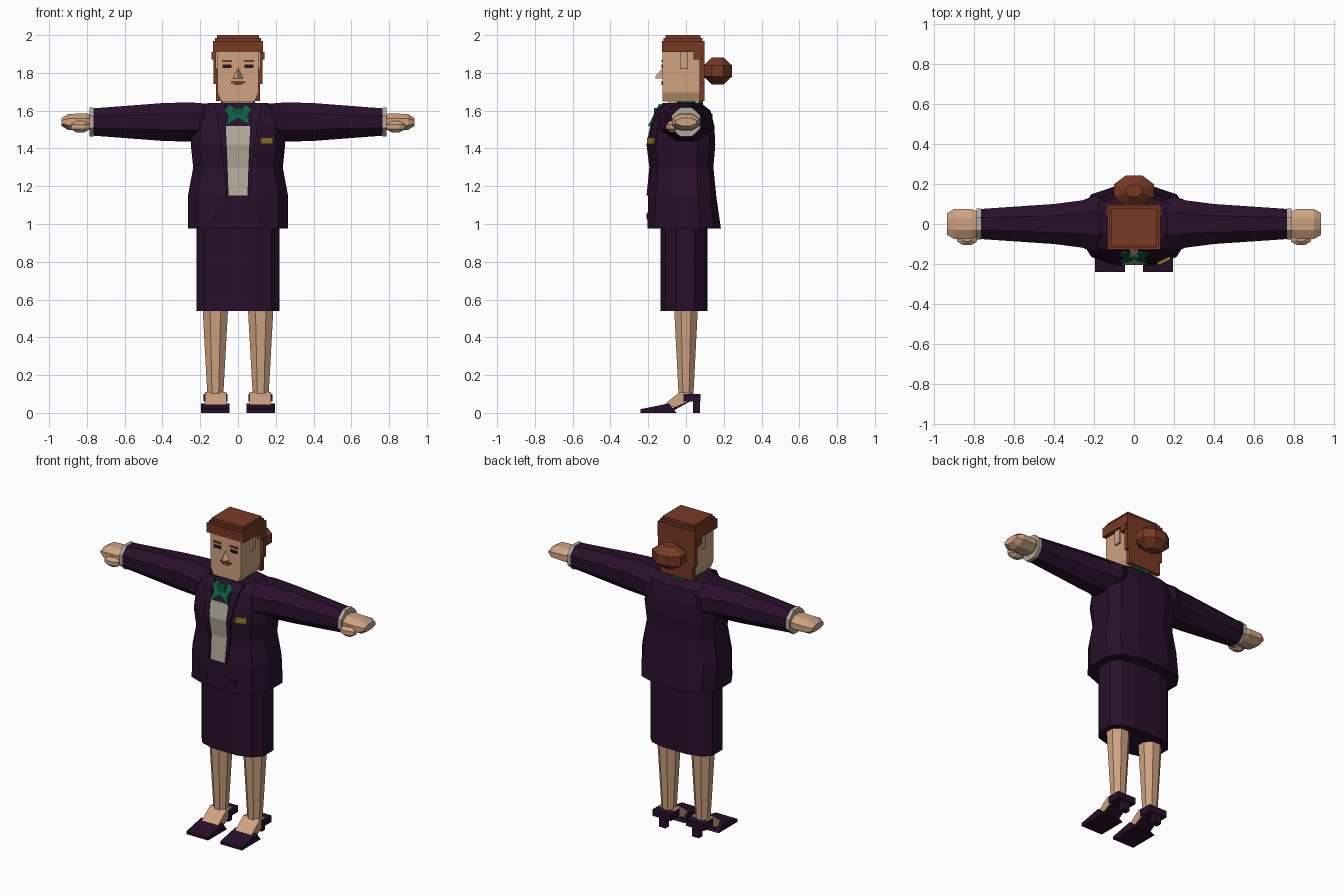
import bpy, bmesh
from math import sin, cos, pi, copysign
from mathutils import Matrix

cube = bpy.data.objects.get("Cube")
if cube:
    bpy.data.objects.remove(cube)


def material(name, red, green, blue):
    mat = bpy.data.materials.new(name)
    mat.use_nodes = True
    colour = (red, green, blue, 1)
    mat.diffuse_color = colour
    mat.node_tree.nodes["Principled BSDF"].inputs["Base Color"].default_value = colour
    return mat


plum = material("dark plum cloth", .021, .005, .024)
skin = material("skin", .62, .36, .22)
auburn = material("auburn hair", .19, .042, .018)
cream = material("grey cream blouse", .45, .4, .32)
emerald = material("green scarf", .004, .11, .055)
gold = material("gold badge", .31, .2, .02)
dark = material("dark eye", .025, .006, .012)


def loft(name, mat, rings):
    """Skin rings that have equal point counts, and cap both ends."""
    bm = bmesh.new()
    rows = [[bm.verts.new(point) for point in ring] for ring in rings]
    for low, high in zip(rows, rows[1:]):
        for i in range(len(low)):
            bm.faces.new((low[i - 1], low[i], high[i], high[i - 1]))
    bm.faces.new(rows[0])
    bm.faces.new(rows[-1])
    bmesh.ops.recalc_face_normals(bm, faces=bm.faces)
    mesh = bpy.data.meshes.new(name)
    bm.to_mesh(mesh)
    bm.free()
    mesh.materials.append(mat)
    obj = bpy.data.objects.new(name, mesh)
    bpy.context.collection.objects.link(obj)
    return obj


def mirror(obj):
    """Add the right-hand twin of a left-hand part."""
    twin = obj.copy()
    twin.data = obj.data.copy()
    twin.name = twin.data.name = obj.name.replace("left", "right")
    twin.data.transform(Matrix.Diagonal((-1, 1, 1, 1)))
    twin.data.flip_normals()
    twin.location.x = -obj.location.x
    bpy.context.collection.objects.link(twin)


def rectangle(z, half, front, back, middle=0):
    left, right = middle + half, middle - half
    return [(right, front, z), (left, front, z), (left, back, z), (right, back, z)]


def box(name, mat, centre, size):
    width, depth, height = (side / 2 for side in size)
    obj = loft(name, mat, [rectangle(z, width, -depth, depth) for z in (-height, height)])
    obj.location = centre
    return obj


def slab(name, mat, profile, middle, half):
    """Carry a side profile of (y, z) points across x."""
    return loft(name, mat, [[(x, y, z) for y, z in profile]
                            for x in (middle - half, middle + half)])


def polygon(a, b, sides=8):
    """Flat-topped polygon that reaches exactly a and b."""
    angles = [(2 * i + 1) * pi / sides for i in range(sides)]
    grow = 1 / cos(pi / sides)
    return [(a * grow * cos(t), b * grow * sin(t)) for t in angles]


def arm_ring(x, height, depth):
    return [(x, y, z + 1.54) for y, z in polygon(depth, height)]


def pillar_ring(z, width, depth, middle=0):
    return [(x + middle, y, z) for x, y in polygon(width, depth)]


def ball(name, mat, centre, width, depth, height):
    """Chunky eight-sided ball with flat ends."""
    half_outline = sorted((z, r) for r, z in polygon(1, 1) if r > 0)
    obj = loft(name, mat, [pillar_ring(z * height, r * width, r * depth)
                           for z, r in half_outline])
    obj.location = centre
    return obj


def body_ring(z, width, front, back):
    """Squared-off oval, with its own depth in front and behind."""
    ring = []
    for point in polygon(1, 1, 12):
        x, y = (copysign(abs(v) ** .7, v) for v in point)
        ring.append((x * width, y * (back if y > 0 else front), z))
    return ring


# Jacket and skirt
hem = (.975, .265, .205, .185)
chest = [(1.15, .265, .2, .16), (1.3, .237, .185, .145), (1.42, .25, .2, .155),
         (1.52, .245, .18, .15), (1.6, .22, .15, .13), (1.64, .16, .115, .08)]
loft("jacket", plum, [body_ring(*row) for row in [hem] + chest])
loft("skirt", plum, [body_ring(z, .22, .135, .115) for z in (.54, 1)])

# Blouse and lapels lie along the chest line
loft("blouse_front", cream, [rectangle(z, .05 + .005 * i, -front - .006, -front + .02)
                             for i, (z, _, front, _) in enumerate(chest[:4])])
mirror(loft("left_lapel", plum, [
    rectangle(z, .005 * (i + 1), -front - .009, -front + .01, .06 + .008 * i)
    for i, (z, _, front, _) in enumerate(chest)]))
mirror(box("left_pocket_flap", plum, (.1, -.19, 1.04), (.05, .04, .03)))
badge = box("chest_badge", gold, (.15, -.184, 1.44), (.07, .015, .035))
badge.rotation_euler.z = .45

# Scarf
loft("scarf_band", emerald, [pillar_ring(z, .09, .09) for z in (1.58, 1.65)])
box("scarf_knot", emerald, (0, -.155, 1.59), (.05, .03, .05))
flare = [(0, 1.56), (.065, 1.52), (.05, 1.57), (.07, 1.605), (.045, 1.635), (0, 1.6)]
mirror(loft("left_scarf_end", emerald, [
    [(x, (z - 1.56) / 2 + depth, z) for x, z in flare] for depth in (-.18, -.17)]))

# Arms
mirror(loft("left_sleeve", plum, [arm_ring(*row) for row in (
    (.15, .095, .12), (.2, .1, .14), (.26, .104, .118), (.4, .1, .1), (.77, .072, .075))]))
mirror(loft("left_cuff", cream, [arm_ring(x, .076, .078) for x in (.765, .787)]))
mirror(loft("left_hand", skin, [arm_ring(*row) for row in (
    (.77, .04, .055), (.81, .046, .075), (.9, .042, .075), (.935, .02, .055))]))
mirror(ball("left_thumb", skin, (.835, -.075, 1.515), .05, .03, .03))

# Legs, feet and heeled shoes
mirror(loft("left_leg", skin, [pillar_ring(z, width, width * .93, .12)
                               for z, width in ((.09, .042), (.6, .07))]))
mirror(slab("left_foot", skin, [(-.12, .04), (-.065, .085), (-.03, .11), (.03, .105),
                                (.03, .07), (-.06, .03)], .118, .058))
mirror(slab("left_shoe_toe", plum, [(-.24, 0), (-.24, .02), (-.09, .05), (-.05, 0)],
            .12, .076))
mirror(slab("left_shoe_arch", plum, [(-.07, .01), (-.07, .026), (0, .075), (.02, .06)],
            .118, .052))
mirror(box("left_shoe_heel_cup", plum, (.119, .032, .08), (.128, .09, .042)))
mirror(box("left_shoe_heel", plum, (.118, .055, .03), (.048, .036, .06)))

# Head, neck and ears
box("neck", skin, (0, -.014, 1.635), (.166, .164, .08))
loft("head", skin, [rectangle(z, half, -.124, .076)
                    for z, half in ((1.648, .088), (1.695, .108), (1.92, .108))])
mirror(box("left_ear", skin, (.11, -.01, 1.865), (.02, .042, .09)))

# Face
loft("nose", skin, [[(x * scale, y, 1.77 + z * scale) for x, z in ((-.03, 0), (.03, 0), (0, .06))]
                    for scale, y in ((1, -.12), (.2, -.162))])
mirror(box("left_eyebrow", auburn, (.059, -.126, 1.863), (.054, .008, .013)))
mirror(box("left_eye", dark, (.058, -.125, 1.835), (.048, .007, .018)))
box("upper_lip", auburn, (0, -.125, 1.751), (.076, .009, .012))
box("lower_lip", auburn, (0, -.125, 1.74), (.044, .009, .01))

# Hair: stepped crown, back panels, temple locks and bun
for step, layer in enumerate(("lower", "middle", "upper")):
    box("hair_crown_" + layer, auburn, (0, -.015, 1.94 + .0075 * step),
        (.264 - .02 * step, .226 - .02 * step, .09 + .015 * step - .03))
box("hair_back_upper", auburn, (0, .085, 1.83), (.262, .026, .18))
box("hair_back_lower", auburn, (0, .085, 1.7), (.232, .026, .1))
mirror(box("left_temple_lock", auburn, (.122, .065, 1.89), (.034, .05, .04)))
box("hair_top", auburn, (0, -.015, 1.985), (.22, .18, .03))
ball("hair_bun", auburn, (0, .168, 1.81), .1, .075, .072)
